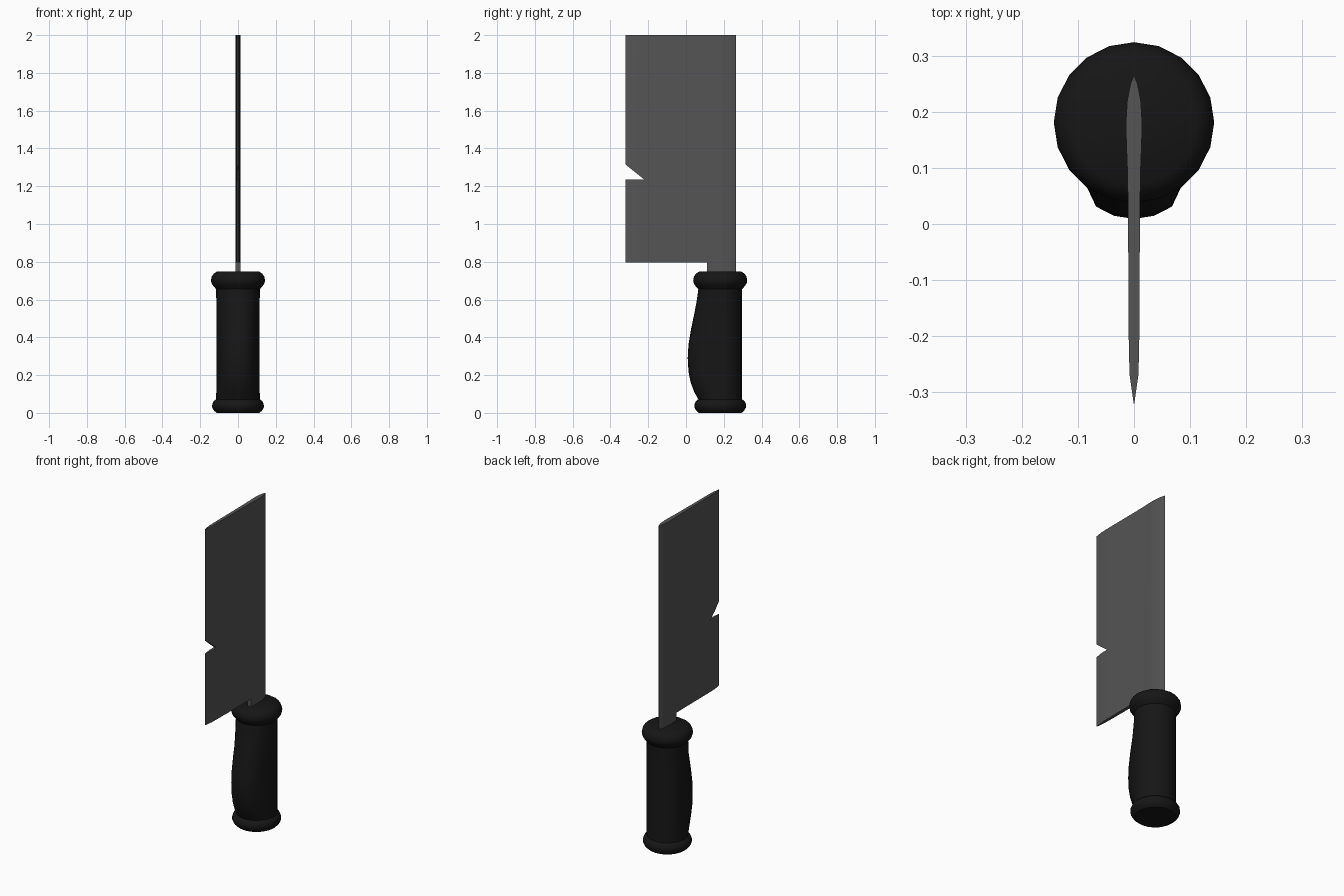
import bpy, bmesh
from math import sin, cos, pi, radians

if "Cube" in bpy.data.objects:
    bpy.data.objects.remove(bpy.data.objects["Cube"])

SIDES, CY = 20, 0.181


def material(name, v):
    m = bpy.data.materials.new(name)
    m.diffuse_color = (v, v, v, 1)
    m.use_nodes = True
    m.node_tree.nodes["Principled BSDF"].inputs["Base Color"].default_value = m.diffuse_color
    return m


def make(name, bm, mat=None):
    bmesh.ops.recalc_face_normals(bm, faces=bm.faces)
    me = bpy.data.meshes.new(name)
    bm.to_mesh(me)
    bm.free()
    ob = bpy.data.objects.new(name, me)
    bpy.context.collection.objects.link(ob)
    if mat:
        me.materials.append(mat)
    return ob


def smooth(ob, deg):
    bpy.ops.object.select_all(action='DESELECT')
    ob.select_set(True)
    bpy.context.view_layer.objects.active = ob
    bpy.ops.object.shade_smooth_by_angle(angle=radians(deg))


def loft(name, rings, mat=None):
    """Skin a list of equal-length point rings and cap both ends."""
    bm = bmesh.new()
    vs = [[bm.verts.new(p) for p in r] for r in rings]
    n = len(vs[0])
    for a, b in zip(vs, vs[1:]):
        for i in range(n):
            j = (i + 1) % n
            bm.faces.new((a[i], a[j], b[j], b[i]))
    bm.faces.new(vs[0])
    bm.faces.new(vs[-1])
    return make(name, bm, mat)


black = material("black_grip", 0.008)
steel = material("dark_steel", 0.09)

# Handle: height, radius, how far the finger side swells forward
profile = [
    (0.0, 0.113, 0), (0.012, 0.127, 0), (0.03, 0.137, 0), (0.048, 0.136, 0),
    (0.063, 0.128, 0), (0.072, 0.116, 0),
    (0.11, 0.115, 0.022), (0.16, 0.115, 0.041), (0.22, 0.115, 0.053),
    (0.29, 0.115, 0.057), (0.36, 0.115, 0.053), (0.44, 0.115, 0.040),
    (0.53, 0.115, 0.021), (0.60, 0.115, 0.008), (0.655, 0.116, 0),
    (0.672, 0.131, 0), (0.688, 0.141, 0), (0.703, 0.143, 0),
    (0.722, 0.139, 0), (0.737, 0.129, 0), (0.748, 0.112, 0)]


def ring(z, r, swell):
    pts = []
    for i in range(SIDES):
        a = 2 * pi * i / SIDES
        w = 1 if sin(a) < -0.7 else 0.5 if sin(a) < -0.5 else 0
        pts.append((r * cos(a), CY + r * sin(a) - swell * w, z))
    return pts


handle = loft("handle", [ring(*p) for p in profile], black)
smooth(handle, 40)

# Blade: half cross-section (y, half thickness) from cutting edge to spine
half = [(-0.32, 0.0005), (-0.268, 0.008), (-0.2, 0.0095), (0.0, 0.0105),
        (0.09, 0.0115), (0.14, 0.0135), (0.18, 0.0145), (0.22, 0.012),
        (0.25, 0.006), (0.264, 0.0005)]
section = [(x, y) for y, x in half] + [(-x, y) for y, x in reversed(half)]
blade = loft("blade", [[(x, y, z) for x, y in section] for z in (0.70, 2.0)], steel)

# Cut the heel step beside the tang and the notch in the edge
heel = [(-0.5, 0.6), (0.11, 0.6), (0.11, 0.795), (-0.5, 0.795)]
notch = [(-0.42, 1.235), (-0.22, 1.235), (-0.42, 1.395)]
cutters = []
for name, outline in (("heel_cutter", heel), ("notch_cutter", notch)):
    c = loft(name, [[(x, y, z) for y, z in outline] for x in (-0.1, 0.1)])
    c.hide_render = True
    mod = blade.modifiers.new(name, 'BOOLEAN')
    mod.operation, mod.solver, mod.object = 'DIFFERENCE', 'EXACT', c
    cutters.append(c)
dg = bpy.context.evaluated_depsgraph_get()
cut_mesh = bpy.data.meshes.new_from_object(blade.evaluated_get(dg))
blade.modifiers.clear()
blade.data = cut_mesh
for c in cutters:
    bpy.data.objects.remove(c)
smooth(blade, 30)
